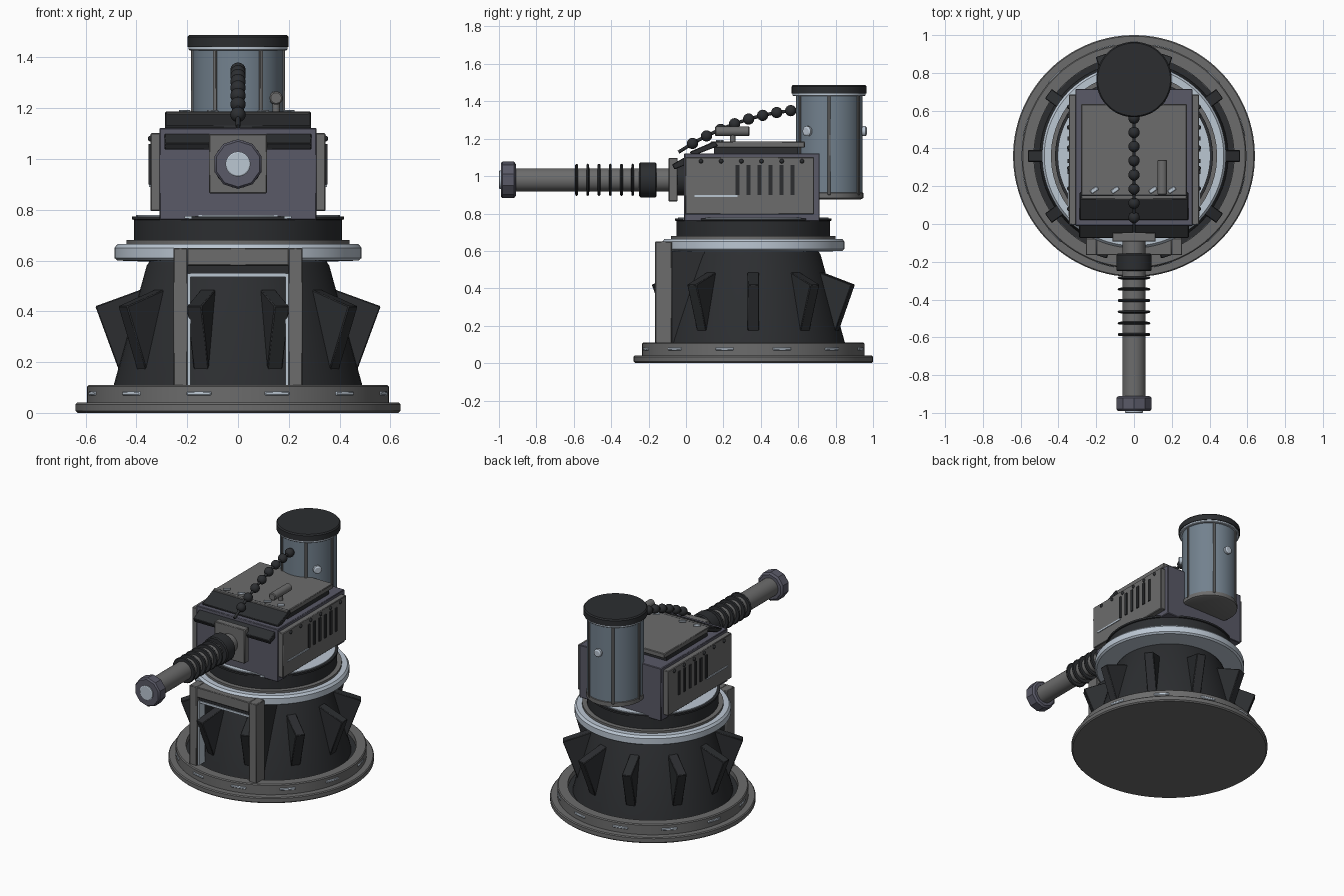
import bpy, bmesh, math
from math import sin, cos, pi, radians
from mathutils import Matrix, Vector

if "Cube" in bpy.data.objects:
    bpy.data.objects.remove(bpy.data.objects["Cube"])

def mat(name, r, g, b):
    m = bpy.data.materials.new(name)
    m.diffuse_color = (r, g, b, 1)
    m.use_nodes = True
    m.node_tree.nodes["Principled BSDF"].inputs["Base Color"].default_value = m.diffuse_color
    return m

GREY = mat("grey_metal", .15, .15, .15)
DARK = mat("dark_metal", .025, .027, .03)
BODY = mat("body_paint", .10, .10, .135)
TANK = mat("tank_steel", .17, .22, .27)
LIGHT = mat("light_steel", .5, .57, .65)
CY = 0.36          # turret axis y
TY = 0.765         # tank axis y
GZ = 0.98          # gun axis z

def finish(name, bm, m, bevel=0):
    bmesh.ops.recalc_face_normals(bm, faces=bm.faces)
    me = bpy.data.meshes.new(name)
    bm.to_mesh(me)
    bm.free()
    me.materials.append(m)
    for p in me.polygons:
        p.use_smooth = True
    me.set_sharp_from_angle(angle=radians(30))
    ob = bpy.data.objects.new(name, me)
    bpy.context.collection.objects.link(ob)
    if bevel:
        b = ob.modifiers.new("bevel", 'BEVEL')
        b.width, b.segments, b.limit_method = bevel, 1, 'ANGLE'
    return ob

def box(name, x, y, z, m, bevel=.004):
    bm = bmesh.new()
    size = Vector((x[1]-x[0], y[1]-y[0], z[1]-z[0]))
    mid = Vector((x[0]+x[1], y[0]+y[1], z[0]+z[1])) / 2
    bmesh.ops.create_cube(bm, size=1, matrix=Matrix.Translation(mid) @ Matrix.Diagonal(size.to_4d()))
    return finish(name, bm, m, bevel)

def lathe(name, prof, m, n=64, place=Matrix.Translation((0, CY, 0))):
    """Revolve (radius, height) points about z, capping both ends."""
    bm = bmesh.new()
    rings = [[bm.verts.new((r*cos(2*pi*(i+.5)/n), r*sin(2*pi*(i+.5)/n), z)) for i in range(n)] for r, z in prof]
    for a, b in zip(rings, rings[1:]):
        for i in range(n):
            j = (i+1) % n
            bm.faces.new((a[i], a[j], b[j], b[i]))
    bm.faces.new(rings[0])
    bm.faces.new(rings[-1])
    bm.transform(place)
    return finish(name, bm, m)

def prism(name, pts, width, m, place=Matrix(), bevel=.004):
    """Extrude a (y, z) outline along x, centred on x = 0."""
    bm = bmesh.new()
    f = bm.faces.new([bm.verts.new((-width/2, y, z)) for y, z in pts])
    g = bmesh.ops.extrude_face_region(bm, geom=[f])
    bmesh.ops.translate(bm, verts=[v for v in g['geom'] if isinstance(v, bmesh.types.BMVert)], vec=(width, 0, 0))
    bm.transform(place)
    return finish(name, bm, m, bevel)

def ball(name, c, r, m):
    bm = bmesh.new()
    bmesh.ops.create_uvsphere(bm, u_segments=20, v_segments=12, radius=r, matrix=Matrix.Translation(c))
    return finish(name, bm, m)

def around(angle):
    return Matrix.Translation((0, CY, 0)) @ Matrix.Rotation(angle, 4, 'Z')

# Base plate, groove and edge slots
lathe("base_plate", [(.632, 0), (.64, .008), (.64, .034), (.634, .04), (.595, .04), (.595, .104),
                     (.589, .11), (.53, .11), (.53, .07)], GREY, 96)
lathe("base_groove_floor", [(.53, .06), (.53, .075)], DARK)
for i in range(12):
    prism("base_slot", [(.58, .068), (.598, .068), (.598, .085), (.58, .085)], .1, LIGHT,
          around(radians(15 + 30*i)))

# Conical pedestal with ten wedge fins
lathe("pedestal_cone", [(.50, .07), (.49, .11), (.36, .58), (.35, .595), (.35, .62)], DARK)
for i in range(10):
    prism("pedestal_fin", [(.44, .17), (.47, .17), (.562, .42), (.37, .49), (.34, .45)], .062, DARK,
          around(radians(36*i - 90)))

# Door frame on the front of the pedestal
for s in (-1, 1):
    box("door_post", sorted((s*.198, s*.255)), (-.165, -.075), (.10, .65), GREY)
    box("door_trim", sorted((s*.188, s*.2)), (-.15, -.09), (.11, .55), LIGHT, 0)
    box("door_cheek", sorted((s*.2, s*.24)), (-.08, .1), (.11, .6), DARK, 0)
box("door_lintel", (-.2, .2), (-.165, -.075), (.58, .65), GREY)
box("door_header", (-.2, .2), (-.14, .05), (.55, .585), DARK, 0)
box("door_top_trim", (-.195, .195), (-.145, -.11), (.535, .55), LIGHT, 0)

# Turntable rings
lathe("turntable_ring", [(.33, .595), (.475, .6), (.487, .61), (.487, .65), (.475, .665), (.40, .665)], LIGHT, 96)
lathe("turntable_washer", [(.44, .66), (.44, .68), (.40, .68)], GREY)
lathe("turntable_drum", [(.41, .675), (.41, .76), (.418, .762), (.418, .774), (.40, .774)], DARK)
lathe("turntable_top", [(.402, .765), (.402, .78)], LIGHT)

# Main housing with side panels, vents and rivets
box("housing", (-.31, .31), (-.01, .715), (.76, 1.122), BODY)
box("housing_front_strip", (-.21, .21), (-.016, .0), (.765, .776), LIGHT, 0)
for s in (-1, 1):
    box("side_panel", sorted((s*.30, s*.345)), (-.005, .685), (.795, 1.102), GREY)
    for i in range(6):
        y = .275 + .059*i
        box("vent_slot", sorted((s*.33, s*.352)), (y-.01, y+.01), (.9, 1.06), DARK, 0)
        ball("panel_rivet", (s*.343, .08 + .108*i, 1.08), .012, DARK)
    box("panel_strip", sorted((s*.33, s*.35)), (.045, .275), (.889, .9), LIGHT, 0)

# Roof plate, brow slabs and bolts
box("roof_core", (-.27, .27), (.15, .6), (1.11, 1.155), DARK, 0)
box("roof_plate", (-.28, .28), (.13, .635), (1.152, 1.185), GREY)
prism("upper_brow", [(.03, 1.105), (.02, 1.13), (.155, 1.188), (.17, 1.16)], .575, DARK)
prism("lower_brow", [(-.062, 1.035), (-.075, 1.062), (.0, 1.105), (.02, 1.07)], .58, DARK)
for x in (-.21, -.1, .1, .2):
    b = box("roof_bolt", (-.022, .022), (-.011, .011), (0, .01), LIGHT, .003)
    b.location, b.rotation_euler = (x, .18, 1.184), (0, 0, radians(35))

# Roof sight
lathe("sight_post", [(.015, 1.18), (.015, 1.225)], GREY, 16, Matrix.Translation((.15, .25, 0)))
lathe("sight_tube", [(.021, 0), (.026, .005), (.026, .18), (.021, .185)], GREY, 24,
      Matrix.Translation((.15, .34, 1.24)) @ Matrix.Rotation(pi/2, 4, 'X'))

# Rear tank
place_tank = Matrix.Translation((0, TY, 0))
lathe("tank_shell", [(.178, .89), (.178, 1.44)], TANK, 64, place_tank)
lathe("tank_foot", [(.17, .876), (.183, .882), (.183, .91), (.175, .914)], GREY, 64, place_tank)
lathe("tank_collar", [(.19, 1.428), (.195, 1.432), (.195, 1.446)], LIGHT, 64, place_tank)
lathe("tank_cap", [(.2, 1.442), (.2, 1.48), (.193, 1.488)], DARK, 64, place_tank)
for i in range(6):
    prism("tank_rib", [(.17, .9), (.186, .9), (.186, 1.43), (.17, 1.43)], .016, GREY,
          place_tank @ Matrix.Rotation(radians(-10 + 45 + 60*i - 5), 4, 'Z'), .002)
for a in (90, -38):
    lathe("tank_knob", [(.02, .17), (.027, .182), (.027, .196), (.018, .202)], LIGHT, 20,
          Matrix.Translation((0, TY, 1.24)) @ Matrix.Rotation(radians(a), 4, 'Z') @ Matrix.Rotation(pi/2, 4, 'Y'))

# Beaded feed line from tank to housing
path = [(-.04, 1.128), (.035, 1.175), (.11, 1.215), (.185, 1.25), (.26, 1.28), (.335, 1.305),
        (.41, 1.325), (.485, 1.34), (.56, 1.35), (.61, 1.355)]
for y, z in path[1:-1]:
    ball("feed_bead", (0, y, z), .03, DARK)
cu = bpy.data.curves.new("feed_cord", 'CURVE')
cu.dimensions, cu.bevel_depth, cu.bevel_resolution, cu.use_fill_caps = '3D', .009, 2, True
sp = cu.splines.new('POLY')
sp.points.add(len(path) - 1)
for p, (y, z) in zip(sp.points, path):
    p.co = (0, y, z, 1)
cu.materials.append(DARK)
bpy.context.collection.objects.link(bpy.data.objects.new("feed_cord", cu))

# Gun: mount, barrel, collar, cooling rings and muzzle (local height runs towards -y)
gun = Matrix.Translation((0, 0, GZ)) @ Matrix.Rotation(pi/2, 4, 'X')
box("gun_mount_plate", (-.115, .115), (-.093, -.045), (.865, 1.098), GREY)
lathe("gun_mount_neck", [(.085, -.02), (.085, .06)], DARK, 32, gun)
lathe("barrel", [(.062, .04), (.062, .93)], GREY, 32, gun)
lathe("barrel_collar", [(.088, .157), (.095, .164), (.095, .243), (.088, .25)], DARK, 16, gun)
for i in range(6):
    c = .285 + .06*i
    lathe("cooling_ring", [(.06, c-.008), (.082, c-.007), (.087, c), (.082, c+.007), (.06, c+.008)], DARK, 32, gun)
lathe("muzzle", [(.085, .91), (.098, .92), (.098, .98), (.09, .99)], BODY, 10, gun)
lathe("muzzle_tip", [(.049, .98), (.049, .997), (.044, 1.0)], LIGHT, 32, gun)
